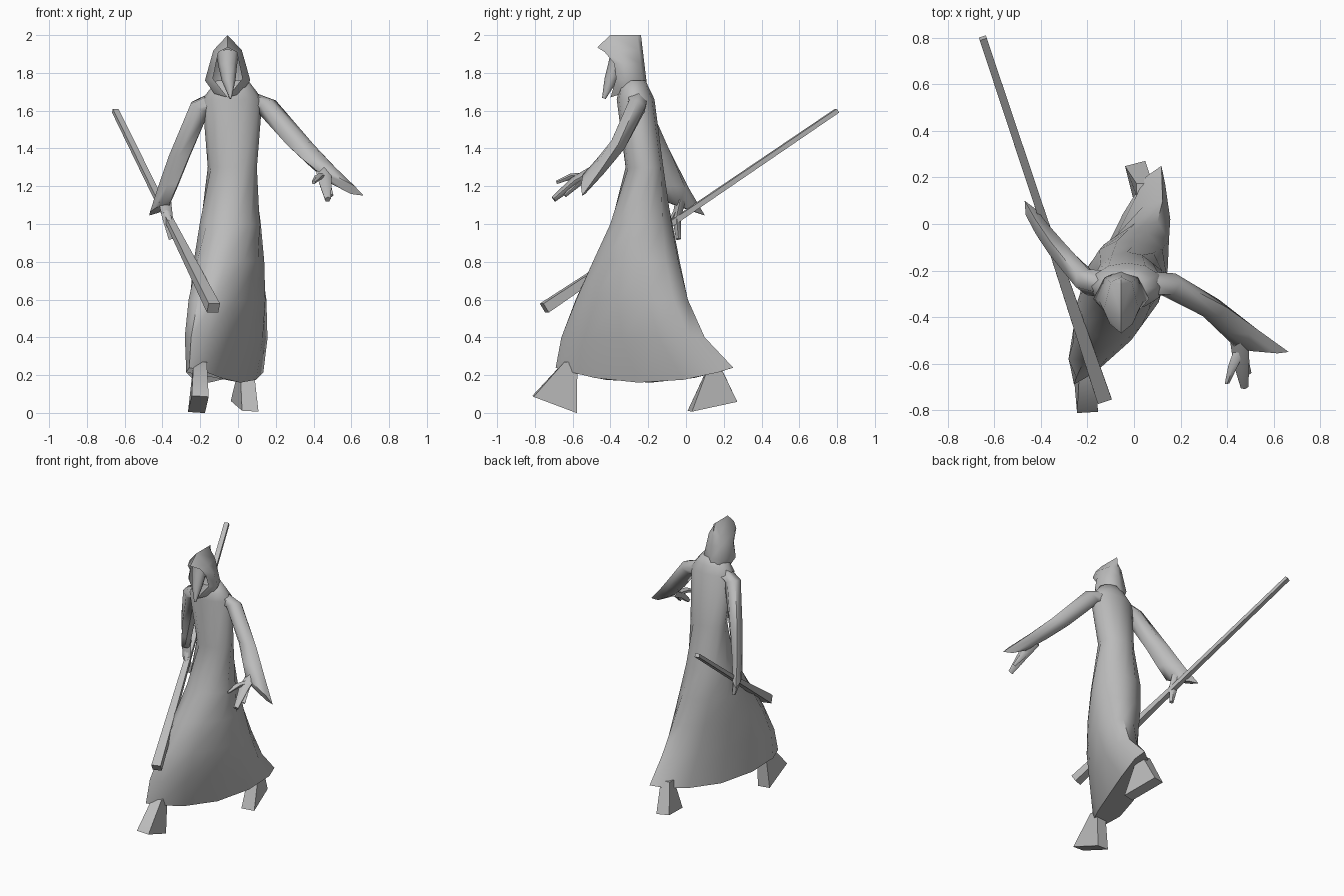
import bpy, bmesh, math
from mathutils import Vector

cube = bpy.data.objects.get("Cube")
if cube:
    bpy.data.objects.remove(cube, do_unlink=True)

grey = bpy.data.materials.new("plain_grey")
grey.use_nodes = True
grey.diffuse_color = (.5, .5, .5, 1)
grey.node_tree.nodes["Principled BSDF"].inputs["Base Color"].default_value = grey.diffuse_color


def finish(name, bm, angle=65):
    """Weld, shade and link one part."""
    bmesh.ops.remove_doubles(bm, verts=bm.verts, dist=.0005)
    bmesh.ops.recalc_face_normals(bm, faces=bm.faces)
    mesh = bpy.data.meshes.new(name)
    bm.to_mesh(mesh)
    bm.free()
    mesh.materials.append(grey)
    part = bpy.data.objects.new(name, mesh)
    bpy.context.collection.objects.link(part)
    bpy.ops.object.select_all(action='DESELECT')
    part.select_set(True)
    bpy.context.view_layer.objects.active = part
    bpy.ops.object.shade_smooth_by_angle(angle=math.radians(angle))
    return part


def bridge(bm, rows, closed):
    """Fill the gaps between neighbouring rows of vertices."""
    for low, high in zip(rows, rows[1:]):
        count = len(low)
        for i in range(count if closed else count - 1):
            j = (i + 1) % count
            bm.faces.new((low[i], low[j], high[j], high[i]))


def loft(name, rings, sides, angle=65):
    """Skin closed rings of (centre, half-axis vector, half-thickness)."""
    bm = bmesh.new()
    centres = [centre for centre, axis, thick in rings]
    phase, grow = (math.pi / 4, math.sqrt(2)) if sides == 4 else (0, 1)
    rows = []
    for k, (centre, axis, thick) in enumerate(rings):
        tangent = centres[min(k + 1, len(rings) - 1)] - centres[max(k - 1, 0)]
        across = tangent.cross(axis).normalized() * thick
        turns = [phase + math.tau * i / sides for i in range(sides)]
        rows.append([bm.verts.new(centre + grow * (axis * math.cos(t) + across * math.sin(t)))
                     for t in turns])
    bridge(bm, rows, True)
    bm.faces.new(rows[0])
    bm.faces.new(rows[-1])
    return finish(name, bm, angle)


def sweep(name, path, axes, thicknesses, sides=6, ease=1, angle=65):
    """Loft along a path, blending the section from its start to its end."""
    first, last = (Vector(axis) for axis in axes)
    rings = []
    for k, point in enumerate(path):
        blend = (k / (len(path) - 1)) ** ease
        thick = thicknesses[0] + (thicknesses[1] - thicknesses[0]) * blend
        rings.append((Vector(point), first.lerp(last, blend), thick))
    return loft(name, rings, sides, angle)


# Robe: narrow waist, twisted and stretched along the stride, sloping to the neck
def robe_ring(height):
    drop = max(0, 1.3 - height) / 1.1
    rise = max(0, height - 1.3)
    neck = max(0, height - 1.66) * 10
    swell = math.sin(math.pi * drop)
    depth = .1 + .37 * drop ** 1.4 - .035 * neck
    width = (.13 + .06 * swell - .04 * drop + .08 * rise) * (1 - .5 * neck)
    lean = -.22 - .07 * math.sin(math.pi * drop ** 2) - .13 * rise
    stride = .4 * drop + .3 * swell
    return Vector((-.03 - .04 * drop, lean, height)), Vector((stride * depth, depth, 0)), width


robe = loft("robe", [robe_ring(h) for h in (.2, .4, .6, .8, 1, 1.3, 1.66, 1.71, 1.76)], sides=12)

# The hem lifts toward both ends of the stride
for vert in robe.data.vertices:
    if vert.co.z < .3:
        vert.co.z = .16 + .09 * min(1, abs(vert.co.y + .22) * 2) ** 2

# Arms with wide, flattened sleeve openings
sweep("left_sleeve",
      [(.04, -.26, 1.65), (.15, -.26, 1.625), (.33, -.36, 1.42), (.44, -.45, 1.31), (.55, -.54, 1.21)],
      [(.035, .01, .05), (.115, -.01, -.06)], (.06, .03), ease=1.2)
sweep("right_sleeve",
      [(-.11, -.26, 1.65), (-.2, -.25, 1.62), (-.31, -.13, 1.36), (-.37, -.06, 1.2), (-.415, 0, 1.08)],
      [(-.045, .02, .04), (-.055, .1, -.035)], (.06, .03), ease=1.2)


# Hands: a palm with tapering fingers and a thumb
def finger(name, path, width):
    side = Vector((width, 0, width * .3))
    sweep(name, path, (side, side * .4), (width * .8, width * .4), sides=5, ease=2)


finger("left_palm", [(.45, -.48, 1.28), (.46, -.59, 1.22), (.475, -.7, 1.13)], .042)
finger("left_thumb", [(.45, -.55, 1.25), (.425, -.61, 1.25), (.4, -.685, 1.22)], .025)
finger("left_little_finger", [(.46, -.55, 1.23), (.495, -.64, 1.15)], .025)
finger("right_palm", [(-.39, -.03, 1.12), (-.375, -.05, 1.03), (-.355, -.04, .92)], .035)
finger("right_thumb", [(-.38, -.05, 1.07), (-.35, -.1, .98)], .02)

# Staff, thicker at the forward end
sweep("staff", [(-.65, .8, 1.6), (-.39, .02, 1.07), (-.13, -.75, .555)],
      [(.015, .005, 0), (.03, .01, 0)], (.012, .028), sides=4, ease=3, angle=30)

# Feet: flared wedges under the hem
sweep("right_foot", [(-.2, -.61, .27), (-.21, -.695, .045)],
      [(0, .035, 0), (-.01, .115, -.043)], (.035, .045), sides=4, angle=50)
sweep("left_foot", [(.045, .15, .26), (.035, .14, .035)],
      [(0, .025, 0), (-.03, .12, .026)], (.035, .045), sides=4, angle=50)

# Face ending in a pointed beard
sweep("face", [(-.04, -.435, 1.665), (-.05, -.4, 1.76), (-.055, -.37, 1.84), (-.055, -.35, 1.91)],
      [(.005, 0, 0), (.06, 0, 0)], (.01, .05), sides=8, ease=.5)

# Hood: each level is (height, half width, rim depth, rim height)
hood_levels = [(2, 0, -.47, 1.935), (1.92, .075, -.43, 1.91), (1.85, .095, -.38, 1.85),
               (1.76, .12, -.37, 1.77), (1.69, .07, -.4, 1.67)]
bm = bmesh.new()
for side in (1, -1):
    rows = []
    for height, half, rim_depth, rim_height in hood_levels:
        back = -.2 - .12 * (height - 1.68)
        chin = height == hood_levels[-1][0]
        outline = [(0 if chin else half * .65, rim_depth, rim_height),
                   (half, rim_depth * .7 + back * .3, height),
                   (half * .6, back - .02, height),
                   (0, back, height)]
        rows.append([bm.verts.new((side * x - .055, y, z)) for x, y, z in outline])
    bridge(bm, rows, False)
finish("hood", bm)
